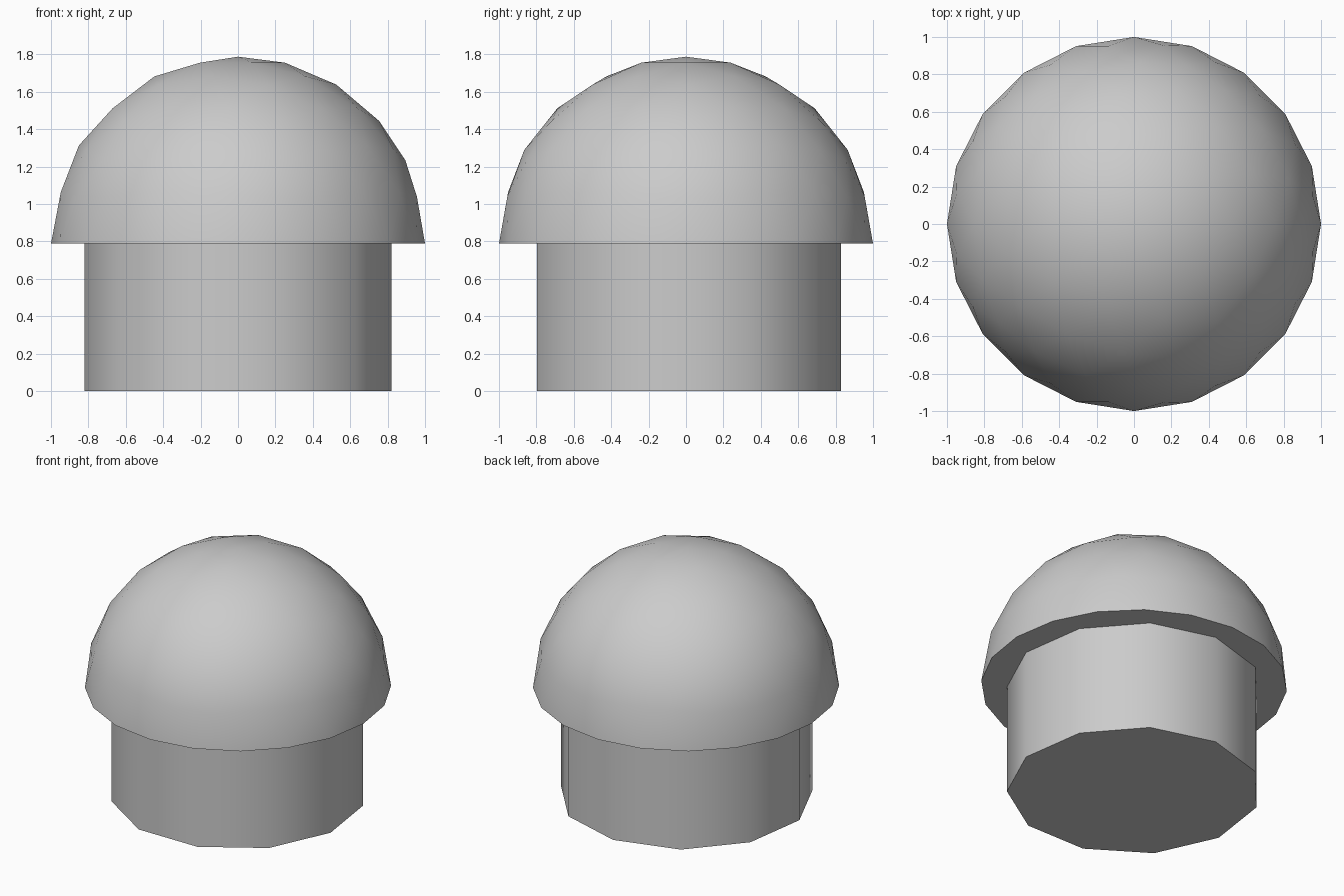
import bpy, bmesh, math

if "Cube" in bpy.data.objects:
    bpy.data.objects.remove(bpy.data.objects["Cube"])

BASE = 0.788  # height where the cap sits on the stem


def smooth(obj):
    bpy.ops.object.select_all(action='DESELECT')
    obj.select_set(True)
    bpy.context.view_layer.objects.active = obj
    bpy.ops.object.shade_smooth_by_angle(angle=math.radians(40))


# Stem: eleven-sided cylinder with a corner facing the back
bpy.ops.mesh.primitive_cylinder_add(vertices=11, radius=0.83, depth=BASE,
                                    location=(0, 0, BASE / 2))
stem = bpy.context.object
stem.name = "stem"
smooth(stem)

# Dome: upper half of an icosphere with a flat closed underside
bpy.ops.mesh.primitive_ico_sphere_add(subdivisions=3, radius=1, location=(0, 0, BASE))
dome = bpy.context.object
dome.name = "dome"
bm = bmesh.new()
bm.from_mesh(dome.data)
bmesh.ops.bisect_plane(bm, geom=bm.verts[:] + bm.edges[:] + bm.faces[:], dist=1e-4,
                       plane_co=(0, 0, 0), plane_no=(0, 0, 1), clear_inner=True)
rim = [e for e in bm.edges if e.is_boundary]
bmesh.ops.contextual_create(bm, geom=rim)
bmesh.ops.recalc_face_normals(bm, faces=bm.faces[:])
bm.to_mesh(dome.data)
bm.free()
smooth(dome)
